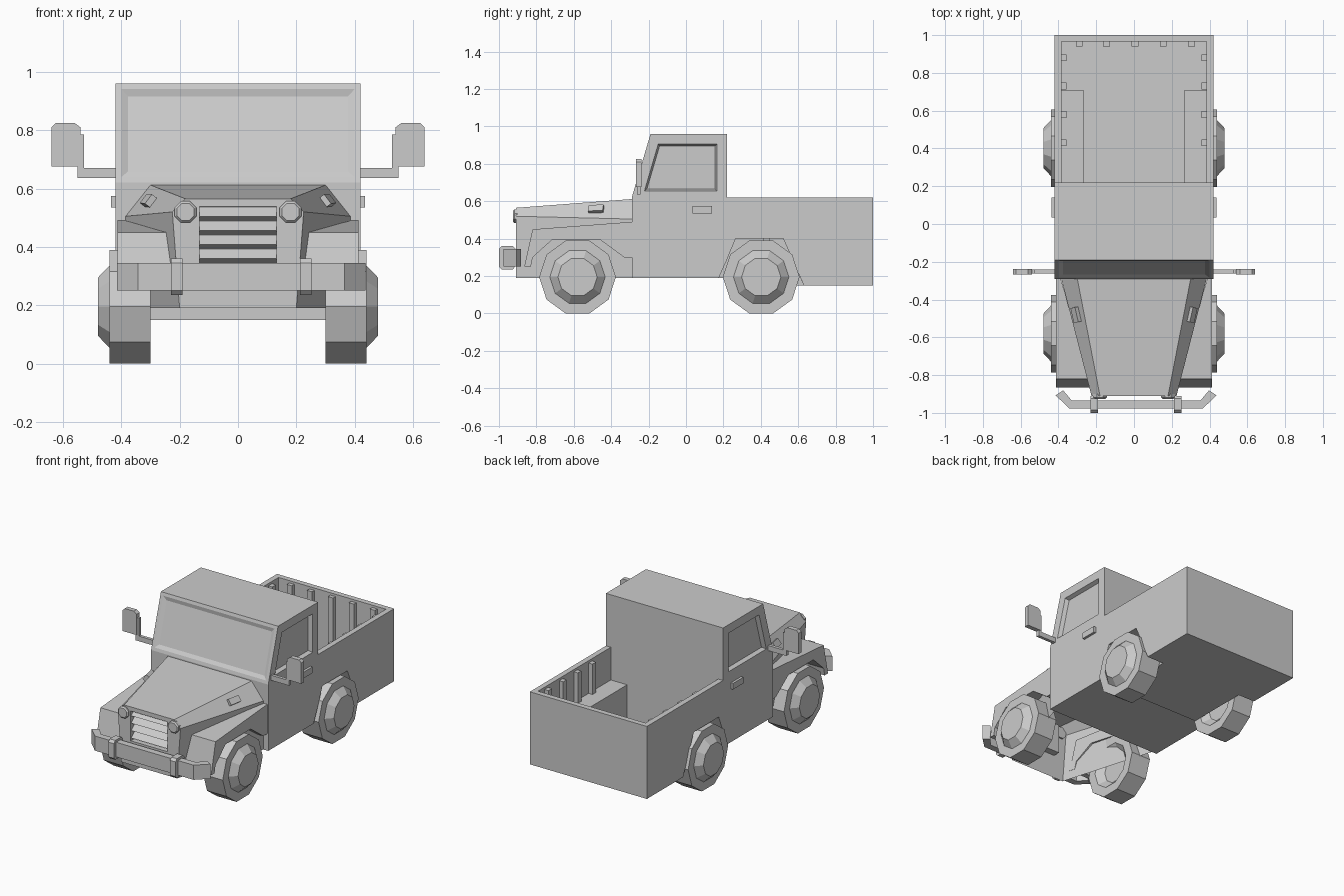
import bpy, bmesh, math
from mathutils import Vector, Matrix

cube = bpy.data.objects.get("Cube")
if cube:
    bpy.data.objects.remove(cube)

GREY = (0.6, 0.6, 0.6, 1)
paint = bpy.data.materials.new("plain_grey")
paint.use_nodes = True
paint.diffuse_color = GREY
paint.node_tree.nodes["Principled BSDF"].inputs["Base Color"].default_value = GREY


def finish(name, bm):
    bmesh.ops.recalc_face_normals(bm, faces=bm.faces)
    mesh = bpy.data.meshes.new(name)
    bm.to_mesh(mesh)
    bm.free()
    mesh.materials.append(paint)
    ob = bpy.data.objects.new(name, mesh)
    bpy.context.collection.objects.link(ob)
    return ob


def prism_mesh(points, lo, hi, axis="x"):
    """Extrude a closed outline along one axis between lo and hi."""
    place = {"x": lambda a, b, t: (t, a, b),
             "y": lambda a, b, t: (a, t, b),
             "z": lambda a, b, t: (a, b, t)}[axis]
    bm = bmesh.new()
    rings = [[bm.verts.new(place(a, b, t)) for a, b in points] for t in (lo, hi)]
    n = len(points)
    for i in range(n):
        j = (i + 1) % n
        bm.faces.new((rings[0][i], rings[0][j], rings[1][j], rings[1][i]))
    for ring in rings:
        bm.faces.new(ring)
    bmesh.ops.recalc_face_normals(bm, faces=bm.faces)
    return bm


def prism(name, points, lo, hi, axis="x"):
    return finish(name, prism_mesh(points, lo, hi, axis))


def box(name, x, y, z):
    return prism(name, [(x[0], y[0]), (x[1], y[0]), (x[1], y[1]), (x[0], y[1])], *z, axis="z")


def mirrored(ob, centre=0.0):
    """Add the matching part on the other side of the plane x = centre."""
    bm = bmesh.new()
    bm.from_mesh(ob.data)
    bm.transform(Matrix.Translation((2 * centre, 0, 0)) @ Matrix.Scale(-1, 4, (1, 0, 0)))
    base = ob.name
    ob.name = "left_" + base
    return finish("right_" + base, bm)


# Cab with recessed windscreen and side windows
W = 0.42
bm = prism_mesh([(-.29, .19), (.175, .19), (.22, .29), (.22, .96), (-.19, .96), (-.29, .62)], -W, W)
bmesh.ops.bisect_plane(bm, geom=bm.verts[:] + bm.edges[:] + bm.faces[:],
                       plane_co=(0, 0, .6), plane_no=(0, 0, 1))
bm.normal_update()
upper = [f for f in bm.faces if f.calc_center_median().z > .65]
sides = [f for f in upper if abs(f.normal.x) > .9]
screen = [f for f in upper if f.normal.y < -.5]
for faces, frame, lip, depth in ((sides, .055, .01, .025), (screen, .02, .023, .01)):
    bmesh.ops.inset_individual(bm, faces=faces, thickness=frame, use_even_offset=True)
    bmesh.ops.inset_individual(bm, faces=faces, thickness=lip, depth=-depth, use_even_offset=True)
finish("cab", bm)
box("cab_core", (-.3, .3), (.15, .22), (.19, .4))

# Cargo bed
box("bed_floor", (-.3, .3), (.22, .98), (.15, .195))
box("tailgate", (-W, W), (.965, 1), (.15, .62))
mirrored(prism("bed_side", [(.22, .29), (.265, .4), (.52, .4), (.63, .15), (.965, .15),
                            (.965, .62), (.22, .62)], .385, W))
mirrored(prism("bed_floor_edge", [(.63, .15), (.965, .15), (.965, .195), (.61, .195)], .3, .385))
mirrored(prism("wheel_well", [(.22, .29), (.265, .4), (.52, .4), (.61, .195), (.71, .195),
                              (.71, .408), (.22, .408)], .3, .385))
mirrored(box("wheel_well_panel", (.268, .3), (.22, .71), (.18, .408)))
for y in (.43, .58, .73, .88):
    mirrored(box("side_post", (.357, .388), (y - .018, y + .018), (.18, .605)))
for x in (-.29, -.145, .005, .155, .305):
    box("tailgate_post", (x - .018, x + .018), (.94, .968), (.18, .605))

# Engine cover: tapered shell, open underneath, with a recessed grille
bm = bmesh.new()
half_front = [(.2, .19), (.225, .52), (.18, .565)]
half_back = [(.385, .19), (.385, .505), (.3, .612)]
rings = []
for half, y in ((half_front, -.91), (half_back, -.29)):
    outline = half + [(-x, z) for x, z in reversed(half)]
    rings.append([bm.verts.new((x, y, z)) for x, z in outline])
for i in range(5):
    bm.faces.new((rings[0][i], rings[0][i + 1], rings[1][i + 1], rings[1][i]))
front = bm.faces.new(rings[0])
bmesh.ops.recalc_face_normals(bm, faces=bm.faces)
bmesh.ops.inset_individual(bm, faces=[front], thickness=.02)
for v in front.verts:
    z = .345 if v.co.z < .3 else .45 if v.co.z < .53 else .538
    v.co = (math.copysign(.132, v.co.x), -.91, z)
hole = bmesh.ops.extrude_face_region(bm, geom=[front])["geom"]
bmesh.ops.translate(bm, vec=(0, .045, 0), verts=[g for g in hole if isinstance(g, bmesh.types.BMVert)])
if front.is_valid:
    bmesh.ops.delete(bm, geom=[front], context="FACES_ONLY")
finish("engine_cover", bm)

# Grille slats
for i in range(4):
    z = .346 + i * .048
    prism("grille_slat", [(-.865, z), (-.87, z), (-.905, z + .015), (-.87, z + .046), (-.865, z + .046)],
          -.132, .132)

# Front wings with wheel arches, inner sides following the engine cover
bm = prism_mesh([(-.865, .25), (-.82, .45), (-.29, .49), (-.29, .3), (-.33, .3),
                 (-.46, .395), (-.715, .395), (-.82, .3), (-.83, .25)], .21, .413)
for v in bm.verts:
    if v.co.x < .3:
        v.co.x = .203 + .185 * (v.co.y + .91) / .62
mirrored(finish("front_wing", bm))

# Bumper with swept ends and two guards, set slightly to the left
OFFSET = .011
half_bar = [(.354, -.976), (.426, -.907), (.386, -.881), (.341, -.934)]
prism("bumper", [(OFFSET + x, y) for x, y in half_bar]
      + [(OFFSET - x, y) for x, y in reversed(half_bar)], .25, .345, axis="z")
mirrored(prism("bumper_guard", [(-.91, .26), (-.925, .235), (-.985, .235), (-1, .25), (-1, .345),
                                (-.985, .36), (-.925, .36), (-.91, .345)],
               OFFSET + .201, OFFSET + .241), OFFSET)


def lathe(name, profile, sides, centre, axis="x", turn=0.0):
    """Spin (offset, radius) pairs around an axis into a closed faceted solid."""
    bm = bmesh.new()
    rings = []
    for t, r in profile:
        ring = []
        for k in range(sides):
            a = turn + 2 * math.pi * k / sides
            c, s = r * math.cos(a), r * math.sin(a)
            p = (t, c, s) if axis == "x" else (c, t, s)
            ring.append(bm.verts.new(Vector(p) + Vector(centre)))
        rings.append(ring)
    for a, b in zip(rings, rings[1:]):
        for k in range(sides):
            j = (k + 1) % sides
            bm.faces.new((a[k], a[j], b[j], b[k]))
    bm.faces.new(rings[0])
    bm.faces.new(rings[-1])
    return finish(name, bm)


# Wheels: ten-sided tyre, domed outer hub, dished inner side
for name, y in (("front_wheel", -.58), ("rear_wheel", .402)):
    mirrored(lathe(name, [(.34, .1), (.3, .145), (.3, .205), (.44, .205), (.44, .148), (.48, .105)],
                   10, (0, y, .195)))

# Headlights
mirrored(lathe("headlight", [(-.9, .04), (-.918, .04), (-.926, .032)], 8, (.18, 0, .52), "y", math.pi / 8))

# Marker lights lying on the sloped cover sides
ob = box("marker_light", (-.02, .02), (-.04, .04), (-.014, .014))
across = Vector((.085, 0, -.107)).normalized()
along = Vector((.14, .62, .015)).normalized()
up = across.cross(along).normalized()
across = along.cross(up)
frame = Matrix((across, along, up)).transposed().to_4x4()
ob.data.transform(Matrix.Translation((.305, -.48, .557)) @ frame)
mirrored(ob)

# Mirrors on bent arms
mirrored(box("mirror_arm", (.42, .55), (-.262, -.242), (.637, .67)))
mirrored(box("mirror_stem", (.527, .55), (-.262, -.242), (.637, .785)))
mirrored(prism("mirror", [(.54, .675), (.64, .675), (.64, .81), (.625, .825), (.56, .825), (.54, .81)],
               -.267, -.237, axis="y"))

# Door handles
mirrored(box("door_handle", (.415, .436), (.035, .14), (.535, .575)))
